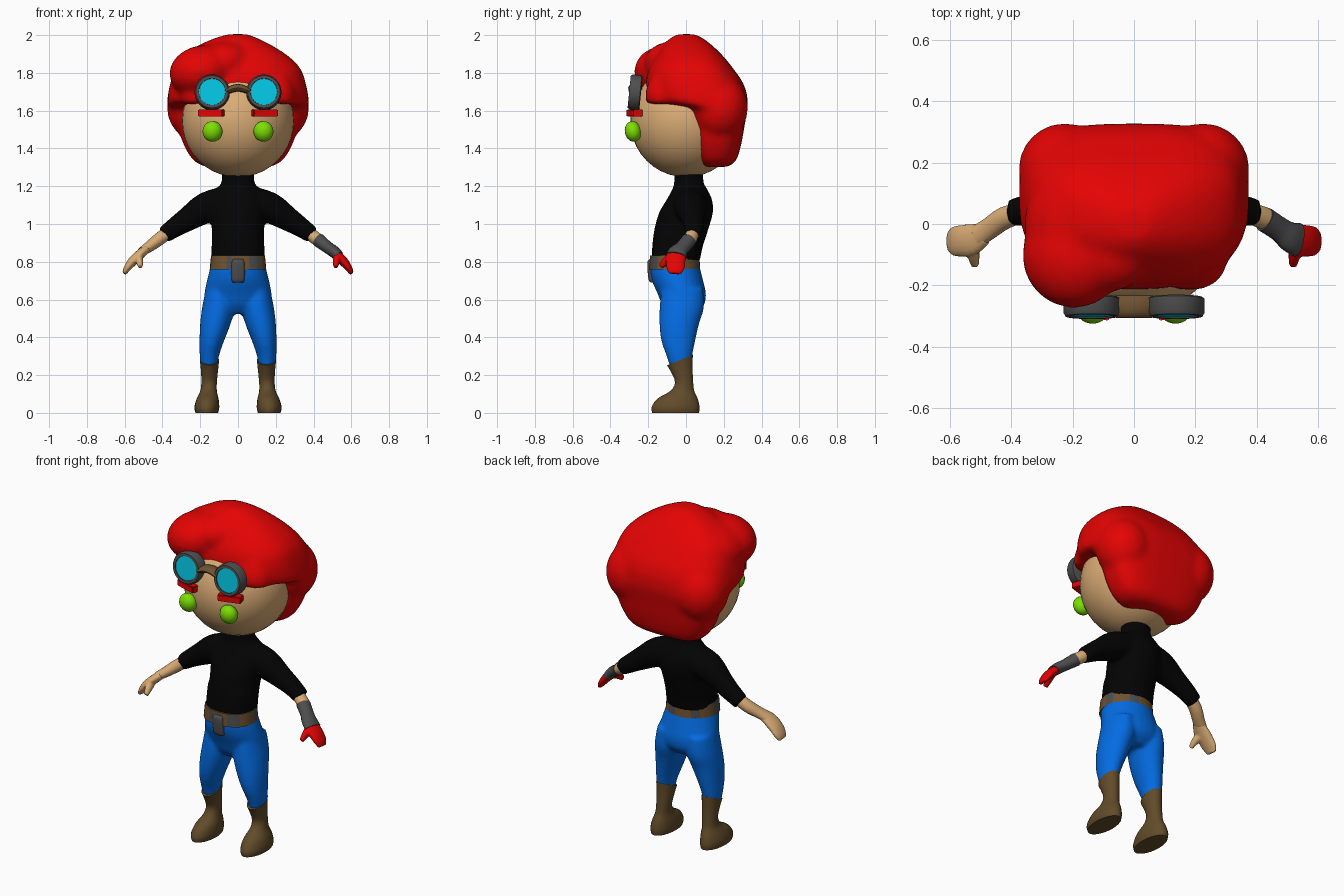
import bpy, bmesh, math
from mathutils import Vector, Matrix

if "Cube" in bpy.data.objects:
    bpy.data.objects.remove(bpy.data.objects["Cube"])

COLORS = {
    "red": (0.78, 0.001, 0.001), "skin": (0.71, 0.415, 0.18), "black": (0.001, 0.001, 0.001),
    "blue": (0.001, 0.15, 0.77), "boot brown": (0.12, 0.07, 0.022), "belt brown": (0.16, 0.085, 0.03),
    "grey": (0.075, 0.075, 0.075), "cyan": (0.001, 0.57, 0.77), "green": (0.2, 0.74, 0.001),
}
MATS = {}
for n, c in COLORS.items():
    MATS[n] = bpy.data.materials.new(n)
    MATS[n].diffuse_color = (*c, 1)


def spline(pts, steps):
    """Catmull-Rom through tuples of any length."""
    out = []
    for i in range(len(pts) - 1):
        a, b, c, d = pts[max(i - 1, 0)], pts[i], pts[i + 1], pts[min(i + 2, len(pts) - 1)]
        for s in range(steps):
            t = s / steps
            out.append([0.5 * (2 * q + (r - p) * t + (2 * p - 5 * q + 4 * r - u) * t * t
                               + (3 * q - p - 3 * r + u) * t ** 3) for p, q, r, u in zip(a, b, c, d)])
    return out + [list(pts[-1])]


def loft(bm, pts, flat=True, n=24, steps=3, back=2.0):
    """Skin superellipse rings (x, y, z, width, depth[, front power])."""
    rows = spline(pts, steps)
    rings = []
    for i, r in enumerate(rows):
        side, up = Vector((1, 0, 0)), Vector((0, 1, 0))
        if not flat:
            t = (Vector(rows[min(i + 1, len(rows) - 1)][:3]) - Vector(rows[max(i - 1, 0)][:3])).normalized()
            side = (up - t * up.dot(t)).normalized()
            up = t.cross(side)
        ring = []
        for k in range(n):
            a = math.tau * k / n
            c, s = math.cos(a), math.sin(a)
            p = 2 / (back if s > 0 else (r[5] if len(r) > 5 else 2.0))
            u, v = math.copysign(abs(c) ** p, c), math.copysign(abs(s) ** p, s)
            ring.append(bm.verts.new(Vector(r[:3]) + side * u * r[3] + up * v * r[4]))
        rings.append(ring)
    for a, b in zip(rings, rings[1:]):
        for k in range(n):
            bm.faces.new((a[k], a[(k + 1) % n], b[(k + 1) % n], b[k]))
    bm.faces.new(rings[0][::-1])
    bm.faces.new(rings[-1])


def ball(bm, loc, rad, rot=(0, 0, 0), seg=24):
    m = Matrix.Translation(loc)
    for ang, ax in zip(rot, "XYZ"):
        m = m @ Matrix.Rotation(ang, 4, ax)
    bmesh.ops.create_uvsphere(bm, u_segments=seg, v_segments=seg // 2, radius=1,
                              matrix=m @ Matrix.Diagonal((*rad, 1)))


def box(bm, loc, size, bevel=0.0, yaw=0.0):
    bmesh.ops.create_cube(bm, size=1, matrix=Matrix.Translation(loc) @ Matrix.Rotation(yaw, 4, 'Z')
                          @ Matrix.Diagonal((*size, 1)))
    if bevel:
        bmesh.ops.bevel(bm, geom=bm.edges[:], offset=bevel, segments=2, affect='EDGES')


def finish(bm, name, *mats, blend=0, smooth=4, angle=40):
    bmesh.ops.recalc_face_normals(bm, faces=bm.faces[:])
    me = bpy.data.meshes.new(name)
    bm.to_mesh(me)
    bm.free()
    ob = bpy.data.objects.new(name, me)
    bpy.context.collection.objects.link(ob)
    for m in mats:
        me.materials.append(MATS[m])
    if blend:  # fuse overlapping volumes into one soft skin
        r = ob.modifiers.new("fuse", 'REMESH')
        r.mode, r.voxel_size, r.use_smooth_shade = 'VOXEL', blend, True
        s = ob.modifiers.new("soften", 'SMOOTH')
        s.factor, s.iterations = 0.5, smooth
    else:
        bpy.context.view_layer.objects.active = ob
        ob.select_set(True)
        bpy.ops.object.shade_smooth_by_angle(angle=math.radians(angle))
        ob.select_set(False)
    return ob


def mirrored(pts, s):
    return [(p[0] * s, *p[1:]) for p in pts]


# Head
bm = bmesh.new()
ball(bm, (0, 0, 1.545), (0.297, 0.295, 0.297), seg=40)
finish(bm, "head", "skin")

# Hair: rings (x, y front, y back, z, half width, front power)
bm = bmesh.new()
hair = [(0, .085, .22, 1.302, .17, 3), (0, .065, .265, 1.335, .235, 3.5), (0, .05, .292, 1.42, .288, 4),
        (0, .042, .31, 1.52, .322, 4), (0, .025, .322, 1.585, .36, 3.5), (0, -.02, .327, 1.618, .372, 3),
        (0, -.18, .327, 1.645, .376, 2.4), (0, -.21, .32, 1.70, .369, 2.4), (0, -.212, .295, 1.76, .355, 2.4),
        (0, -.198, .252, 1.82, .333, 2.3), (-.01, -.165, .205, 1.88, .288, 2.2), (-.015, -.125, .145, 1.94, .205, 2.1),
        (-.01, -.085, .09, 1.983, .115, 2), (0, -.045, .045, 2.005, .05, 2)]
loft(bm, [(x, (f + b) / 2, z, w, (b - f) / 2, p) for x, f, b, z, w, p in hair], n=40, back=2.9)
ball(bm, (-.195, -.1, 1.81), (.172, .175, .135), (0, -.25, 0))      # front quiff
ball(bm, (-.17, -.01, 1.82), (.192, .22, .13), (0, -.25, 0))        # quiff root
ball(bm, (-.1, -.08, 1.85), (.17, .145, .11), (0, -.25, 0))
for s in (-1, 1):
    ball(bm, (s * .225, .177, 1.615), (.152, .152, .17))            # rear corners
    loft(bm, [(s * .18, -.085, 1.635, .125, .125, 2.4), (s * .18, -.085, 1.70, .125, .13, 2.4),
              (s * .17, -.075, 1.78, .11, .11, 2.4)])               # locks over the temples
finish(bm, "hair", "red", blend=0.016, smooth=9)

# Goggles, brows, eyes
tilt = Matrix.Rotation(-0.1, 4, 'X')
for s, side in ((-1, "right"), (1, "left")):
    at = Matrix.Translation((s * .137, -.268, 1.697)) @ tilt @ Matrix.Rotation(math.pi / 2, 4, 'X')
    bm = bmesh.new()
    prof = [(.068, .018), (.071, .033), (.086, .033), (.093, .02), (.093, -.025), (.085, -.03), (.0, -.03), (.0, .018)]
    vs = [bm.verts.new((r, 0, z)) for r, z in prof]
    es = [bm.edges.new(e) for e in zip(vs, vs[1:])]
    bmesh.ops.spin(bm, geom=vs + es, cent=(0, 0, 0), axis=(0, 0, 1), angle=math.tau, steps=32)
    bmesh.ops.remove_doubles(bm, verts=bm.verts[:], dist=1e-4)
    bm.transform(at)
    finish(bm, side + "_goggle_rim", "grey")
    bm = bmesh.new()
    bmesh.ops.create_cone(bm, cap_ends=True, segments=32, radius1=.07, radius2=.07, depth=.008,
                          matrix=at @ Matrix.Translation((0, 0, .024)))
    finish(bm, side + "_goggle_lens", "cyan")
    bm = bmesh.new()
    box(bm, (s * .14, -.272, 1.588), (.135, .05, .038), .004, s * .3)
    finish(bm, side + "_eyebrow", "red")
    bm = bmesh.new()
    ball(bm, (s * .135, -.28, 1.49), (.053, .044, .055), (.2, 0, 0), 20)
    finish(bm, side + "_eye", "green")
bm = bmesh.new()
loft(bm, [(-.06, -.265, 1.705, .04, .018), (0, -.268, 1.722, .038, .02), (.06, -.265, 1.705, .04, .018)],
     flat=False, n=12)
finish(bm, "goggle_bridge", "belt brown")

# Shirt: torso, neck and sleeves fused
bm = bmesh.new()
loft(bm, [(0, -.055, .80, .143, .128, 2.4), (0, -.045, .88, .14, .134, 2.4), (0, -.025, .97, .139, .143, 2.4),
          (0, 0, 1.06, .15, .143, 2.4), (0, .018, 1.13, .155, .12), (0, .02, 1.185, .115, .092),
          (0, .015, 1.22, .088, .078), (0, .015, 1.28, .085, .078)])
for s in (-1, 1):
    loft(bm, mirrored([(.07, .02, 1.11, .09, .09), (.17, .025, 1.085, .085, .083), (.26, .035, 1.03, .062, .066),
                       (.33, .042, .985, .052, .054), (.395, .04, .94, .046, .045)], s), flat=False)
finish(bm, "shirt", "black", blend=0.011, smooth=5)

# Belt with alternating plates, buckle pouch
bm = bmesh.new()
loft(bm, [(0, -.06, .758, .15, .135, 2.4), (0, -.06, .832, .143, .131, 2.4)], n=36, steps=1)
for f in bm.faces:
    c = f.calc_center_median()
    if len(f.verts) == 4 and int((math.atan2(c.y + .06, c.x) + math.tau) / math.tau * 18) % 3 == 0:
        f.material_index = 1
finish(bm, "belt", "belt brown", "grey")
bm = bmesh.new()
loft(bm, [(0, -.175, .69, .027, .012, 3), (0, -.178, .705, .034, .02, 3), (0, -.18, .76, .037, .024, 3),
          (0, -.18, .80, .034, .024, 3), (0, -.178, .815, .03, .014, 3)], back=3)
finish(bm, "buckle_pouch", "grey", angle=60)

# Trousers: hips and legs fused
bm = bmesh.new()
loft(bm, [(0, -.058, .80, .14, .125), (0, -.058, .76, .15, .134), (0, -.045, .70, .165, .136),
          (0, -.022, .63, .178, .128), (0, -.015, .57, .167, .11), (0, -.02, .525, .12, .07)])
for s in (-1, 1):
    loft(bm, mirrored([(.10, -.02, .66, .07, .11), (.103, -.022, .56, .087, .118), (.12, -.036, .47, .081, .105),
                       (.139, -.041, .38, .065, .09), (.152, -.035, .30, .051, .068), (.152, -.03, .24, .044, .054)], s))
finish(bm, "trousers", "blue", blend=0.011, smooth=6)

for s, side in ((-1, "right"), (1, "left")):
    # Boots with slanted cuffs
    bm = bmesh.new()
    loft(bm, mirrored([(.165, -.055, 0, .06, .124), (.165, -.055, .03, .066, .127), (.161, -.045, .075, .058, .107),
                       (.156, -.02, .115, .044, .064), (.153, -.01, .16, .041, .048), (.151, -.021, .22, .045, .056),
                       (.151, -.032, .28, .051, .068)], s))
    for v in bm.verts:
        if v.co.z > .17:
            v.co.z += (v.co.y + .03) * .4 * (v.co.z - .17) / .11
    finish(bm, side + "_boot", "boot brown", angle=60)

    # Forearm, bracer and mitten hand; the left hand is gloved
    gloved = s > 0
    bm = bmesh.new()
    loft(bm, mirrored([(.35, .042, .97, .034, .034), (.42, .02, .918, .037, .034), (.47, -.014, .88, .036, .029),
                       (.51, -.04, .853, .038, .024)], s), flat=False, n=16)
    finish(bm, side + "_forearm", "skin")
    if gloved:
        bm = bmesh.new()
        loft(bm, [(.425, .015, .915, .041, .037), (.475, -.018, .876, .041, .032),
                  (.507, -.042, .854, .05, .032), (.533, -.052, .83, .056, .029)], flat=False, n=16)
        finish(bm, "left_bracer", "grey", angle=60)
    bm = bmesh.new()
    loft(bm, mirrored([(.485, -.03, .868, .036, .024), (.525, -.05, .834, .052, .026), (.56, -.055, .80, .052, .025),
                       (.587, -.056, .765, .048, .019), (.602, -.058, .737, .033, .011)], s), flat=False, n=16)
    loft(bm, mirrored([(.525, -.065, .83, .028, .02), (.522, -.1, .806, .025, .02),
                       (.517, -.135, .775, .014, .013)], s), flat=False, n=10)
    finish(bm, side + "_hand", "red" if gloved else "skin", blend=0.006, smooth=2)

for m in bpy.data.materials:
    if m.users and not m.is_grease_pencil:
        m.use_nodes = True
        m.node_tree.nodes["Principled BSDF"].inputs["Base Color"].default_value = m.diffuse_color
